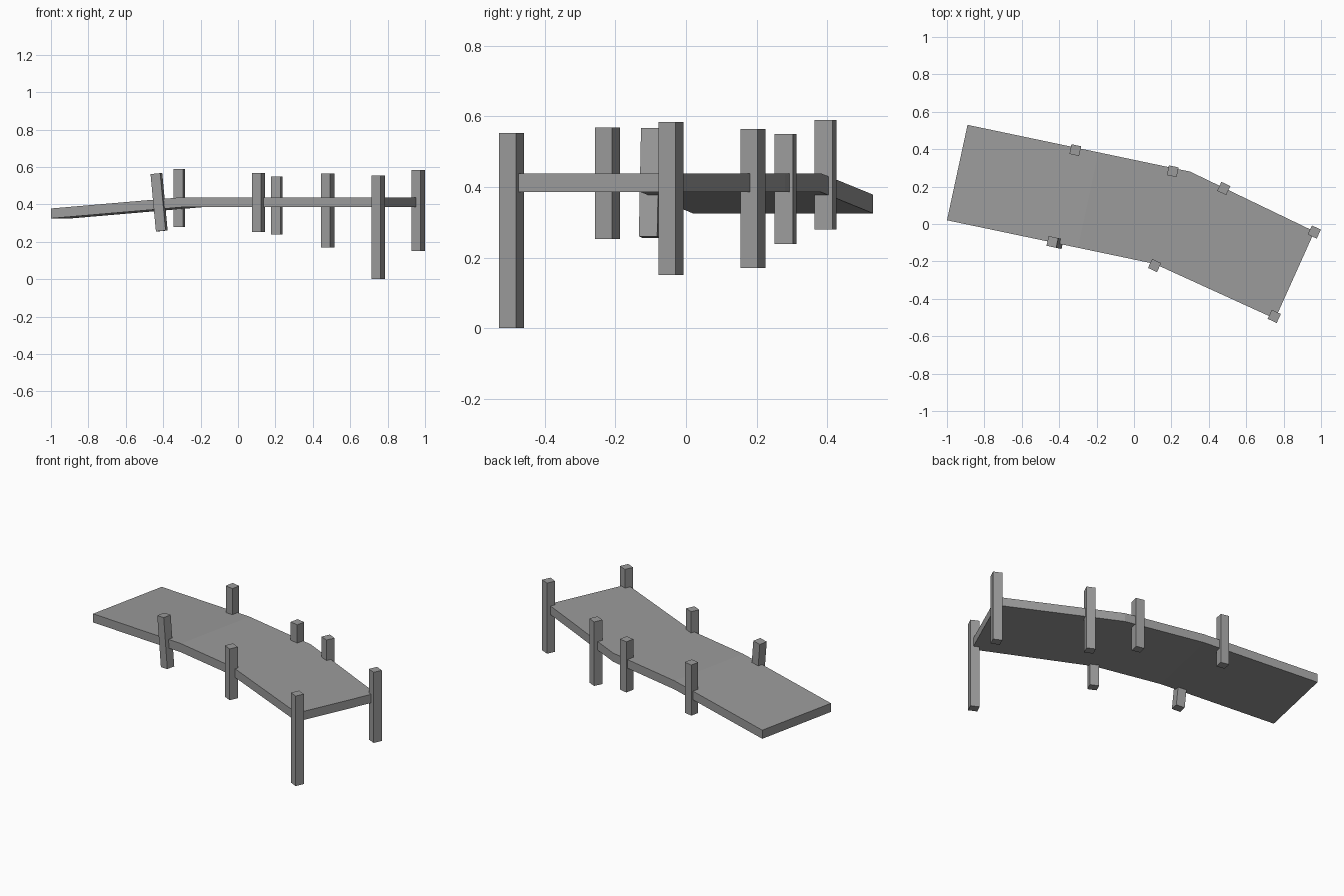
import bpy, bmesh, math
from mathutils import Vector, Matrix

cube = bpy.data.objects.get("Cube")
if cube:
    bpy.data.objects.remove(cube)

grey = bpy.data.materials.new("weathered_grey")
grey.use_nodes = True
colour = (0.33, 0.33, 0.33, 1)
grey.diffuse_color = colour
grey.node_tree.nodes["Principled BSDF"].inputs["Base Color"].default_value = colour


def finish(name, bm):
    bmesh.ops.recalc_face_normals(bm, faces=bm.faces)
    mesh = bpy.data.meshes.new(name)
    bm.to_mesh(mesh)
    bm.free()
    mesh.materials.append(grey)
    obj = bpy.data.objects.new(name, mesh)
    bpy.context.collection.objects.link(obj)
    return obj


# Deck: front and back edge points, bent in plan and sloping down at the far end
THICK = 0.053
stations = [
    ((-1.0, 0.02), (-0.89, 0.53), 0.378),
    ((-0.30, -0.127), (-0.19, 0.383), 0.438),
    ((0.11, -0.213), (0.30, 0.28), 0.438),
    ((0.755, -0.507), (0.965, -0.04), 0.438),
]
bm = bmesh.new()
rows = [[bm.verts.new((*p, z)) for p in (front, back)] for front, back, z in stations]
for a, b in zip(rows, rows[1:]):
    bm.faces.new((a[0], b[0], b[1], a[1]))
extruded = bmesh.ops.extrude_face_region(bm, geom=bm.faces[:], use_keep_orig=True)
lower = [v for v in extruded["geom"] if isinstance(v, bmesh.types.BMVert)]
bmesh.ops.translate(bm, verts=lower, vec=(0, 0, -THICK))
finish("deck", bm)


# Square posts, turned to follow the deck edge; one leans along it
SIDE = 0.053
FAR, NEAR = math.radians(-12), math.radians(-25)


def post(name, x, y, low, high, turn, lean=0):
    bm = bmesh.new()
    bmesh.ops.create_cube(bm, size=1)
    bmesh.ops.scale(bm, verts=bm.verts, vec=(SIDE, SIDE, high - low))
    obj = finish(name, bm)
    obj.location = (x, y, (low + high) / 2)
    obj.rotation_euler = (0, lean, turn)


post("leaning_front_post", -0.422, -0.099, 0.257, 0.565, FAR, math.radians(-5.5))
post("middle_front_post", 0.11, -0.222, 0.253, 0.568, NEAR)
post("tall_corner_post", 0.75, -0.494, 0, 0.553, NEAR)
post("back_corner_post", 0.964, -0.043, 0.15, 0.584, NEAR)
post("near_back_post", 0.48, 0.19, 0.17, 0.564, NEAR)
post("middle_back_post", 0.207, 0.282, 0.239, 0.55, FAR)
post("far_back_post", -0.314, 0.395, 0.279, 0.59, FAR)
